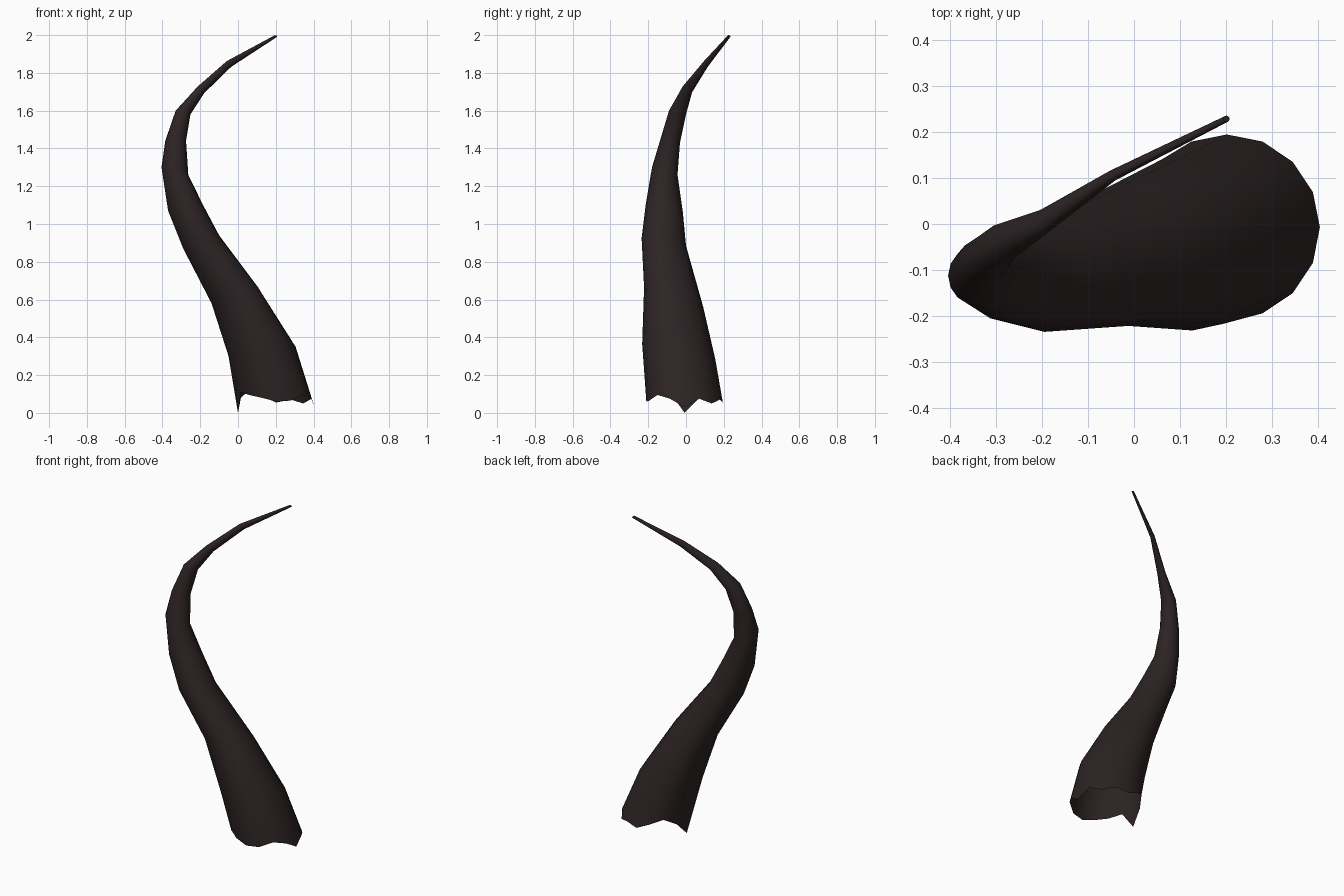
import bpy, bmesh, math

SIDES = 16
# Each ring: left (x, z), right (x, z), front (y, z tilt), back y
RINGS = [
    (0.00, 0.05, 0.405, 0.05, -0.21, 0.00, 0.195),
    (-0.05, 0.30, 0.305, 0.35, -0.232, 0.04, 0.155),
    (-0.14, 0.58, 0.115, 0.65, -0.222, 0.05, 0.09),
    (-0.29, 0.87, -0.10, 0.94, -0.235, 0.02, 0.00),
    (-0.37, 1.07, -0.185, 1.10, -0.213, 0.02, -0.017),
    (-0.405, 1.30, -0.263, 1.26, -0.18, 0.02, -0.045),
    (-0.385, 1.44, -0.275, 1.44, -0.135, 0.01, -0.032),
    (-0.33, 1.60, -0.252, 1.58, -0.09, 0.01, 0.00),
    (-0.215, 1.725, -0.178, 1.695, -0.022, 0.01, 0.033),
    (-0.06, 1.86, -0.035, 1.835, 0.093, 0.01, 0.117),
    (0.195, 1.999, 0.208, 1.992, 0.222, 0.003, 0.236),
]
# Ragged lower rim heights, counter-clockwise from +x
RIM = [.03, .075, .05, .07, .055, .09, .12, .08, .0, .11, .095, .08, .06, .065, .095, .075]

bm = bmesh.new()
loops = []
for n, (xl, zl, xr, zr, yf, tilt, yb) in enumerate(RINGS):
    loop = []
    for k in range(SIDES):
        a = 2 * math.pi * k / SIDES
        c, s = math.cos(a), math.sin(a)
        x = (xl + xr) / 2 + c * (xr - xl) / 2
        y = (yf + yb) / 2 + s * (yb - yf) / 2
        z = (zl + zr) / 2 + c * (zr - zl) / 2 - s * tilt
        loop.append(bm.verts.new((x, y, RIM[k] if n == 0 else z)))
    loops.append(loop)

# Skin the rings; the ragged root stays open and hollow
for lo, hi in zip(loops, loops[1:]):
    for k in range(SIDES):
        j = (k + 1) % SIDES
        bm.faces.new((lo[k], lo[j], hi[j], hi[k]))
bm.faces.new(loops[-1])

mesh = bpy.data.meshes.new("horn")
bm.to_mesh(mesh)
bm.free()
horn = bpy.data.objects.new("horn", mesh)
bpy.context.collection.objects.link(horn)

mat = bpy.data.materials.new("dark brown horn")
mat.diffuse_color = (0.026, 0.017, 0.017, 1)
mesh.materials.append(mat)

bpy.context.view_layer.objects.active = horn
horn.select_set(True)
bpy.ops.object.shade_smooth_by_angle(angle=math.radians(50))
